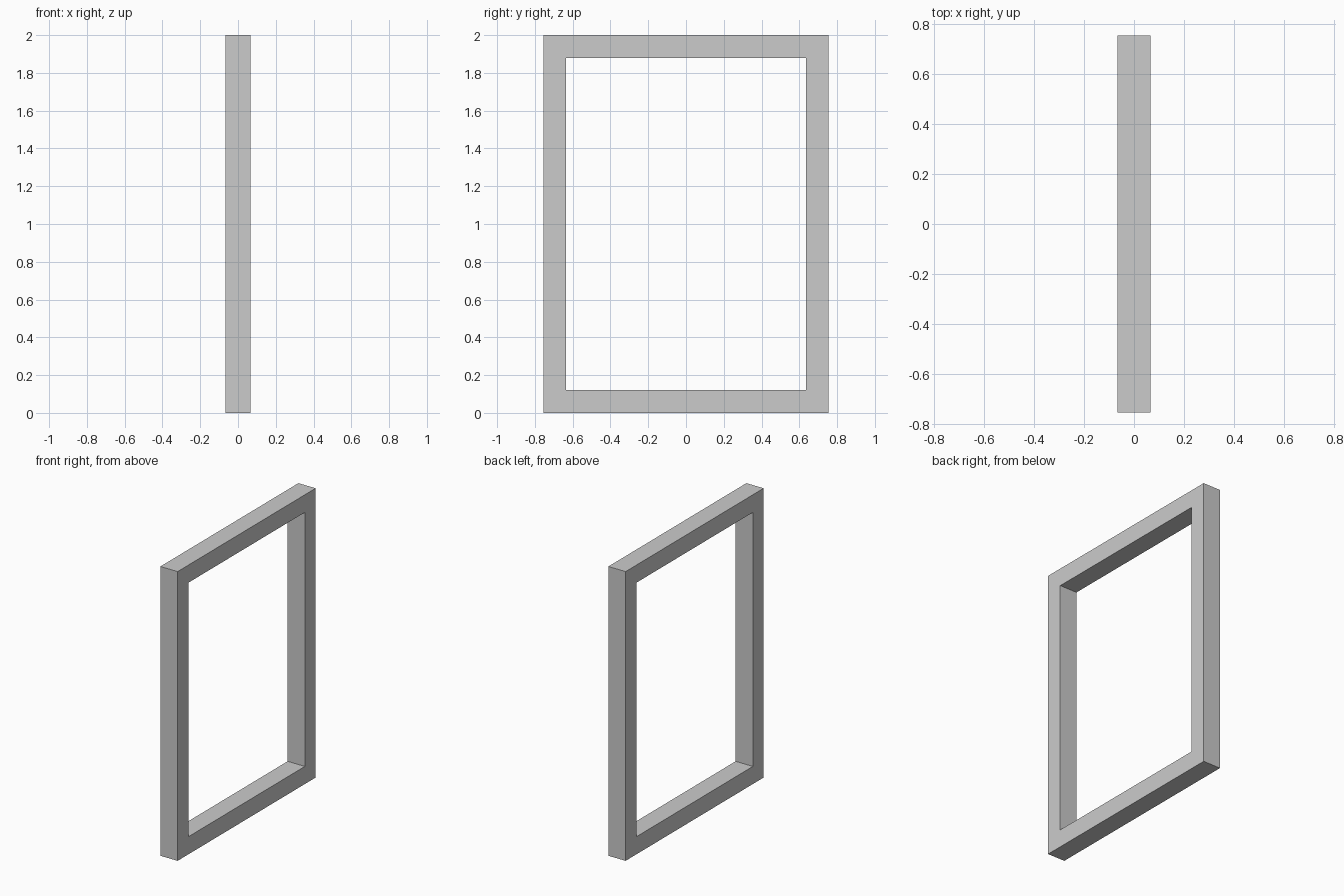
import bpy, bmesh

if "Cube" in bpy.data.objects:
    bpy.data.objects.remove(bpy.data.objects["Cube"])

HALF_DEPTH = 0.066
OUTER = (0.754, 0.0, 2.0)       # half width, bottom, top
INNER = (0.636, 0.122, 1.878)


def ring(bm, x, size):
    w, lo, hi = size
    return [bm.verts.new((x, y, z)) for y, z in ((-w, lo), (w, lo), (w, hi), (-w, hi))]


# Rectangular frame: four corner loops bridged into a closed tube
bm = bmesh.new()
loops = [ring(bm, HALF_DEPTH, OUTER), ring(bm, HALF_DEPTH, INNER),
         ring(bm, -HALF_DEPTH, INNER), ring(bm, -HALF_DEPTH, OUTER)]
for a, b in zip(loops, loops[1:] + loops[:1]):
    for i in range(4):
        j = (i + 1) % 4
        bm.faces.new((a[i], a[j], b[j], b[i]))
bmesh.ops.recalc_face_normals(bm, faces=bm.faces)

mesh = bpy.data.meshes.new("window_frame")
bm.to_mesh(mesh)
bm.free()
bpy.context.collection.objects.link(bpy.data.objects.new("window_frame", mesh))
